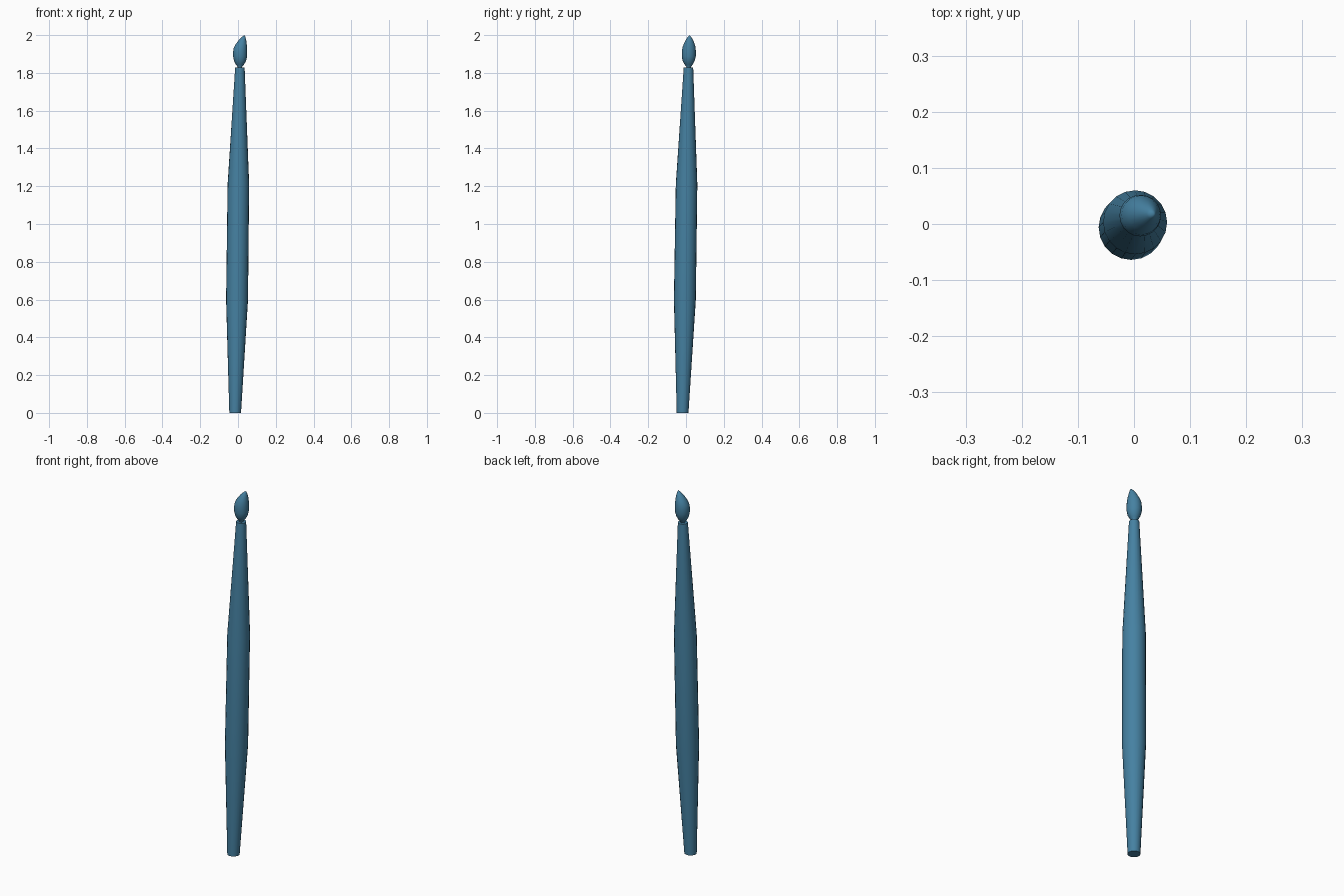
import bpy, bmesh
from math import cos, sin, pi

if "Cube" in bpy.data.objects:
    bpy.data.objects.remove(bpy.data.objects["Cube"])


def loft(name, rings, sides, angle):
    """Skin circular rings given as (x, y, z, radius); radius 0 makes a point."""
    bm = bmesh.new()
    loops = []
    for x, y, z, r in rings:
        if r == 0:
            loops.append([bm.verts.new((x, y, z))] * sides)
        else:
            loops.append([bm.verts.new((x + r * cos(2 * pi * i / sides),
                                        y + r * sin(2 * pi * i / sides), z))
                          for i in range(sides)])
    for a, b in zip(loops, loops[1:]):
        for i in range(sides):
            j = (i + 1) % sides
            quad = list(dict.fromkeys((a[i], a[j], b[j], b[i])))
            bm.faces.new(quad)
    # Flat caps on open ends
    if rings[0][3]:
        bm.faces.new(loops[0][::-1])
    if rings[-1][3]:
        bm.faces.new(loops[-1])
    bmesh.ops.recalc_face_normals(bm, faces=bm.faces)
    mesh = bpy.data.meshes.new(name)
    bm.to_mesh(mesh)
    bm.free()
    obj = bpy.data.objects.new(name, mesh)
    bpy.context.collection.objects.link(obj)
    bpy.context.view_layer.objects.active = obj
    obj.select_set(True)
    bpy.ops.object.shade_smooth_by_angle(angle=angle)
    obj.select_set(False)
    return obj


# Slightly leaning handle, swollen in the middle
handle = loft("handle", [
    (-0.015, -0.018, 0.00, 0.031),
    (-0.005, -0.006, 0.60, 0.058),
    (0.002, 0.003, 1.21, 0.057),
    (0.010, 0.013, 1.828, 0.025),
], 20, 0.6)

# Teardrop tip on a thin neck, its point swept towards +x
tip = loft("tip", [
    (0.010, 0.013, 1.820, 0.010),
    (0.010, 0.014, 1.832, 0.012),
    (0.010, 0.014, 1.845, 0.022),
    (0.011, 0.014, 1.864, 0.032),
    (0.011, 0.015, 1.887, 0.037),
    (0.011, 0.015, 1.912, 0.037),
    (0.013, 0.016, 1.934, 0.035),
    (0.018, 0.017, 1.955, 0.028),
    (0.024, 0.018, 1.975, 0.019),
    (0.031, 0.018, 1.992, 0.008),
    (0.035, 0.018, 2.000, 0),
], 20, 0.9)

# Blue finish shared by both parts
blue = bpy.data.materials.new("blue")
blue.diffuse_color = (0.06, 0.22, 0.36, 1)
blue.use_nodes = True
blue.node_tree.nodes["Principled BSDF"].inputs["Base Color"].default_value = blue.diffuse_color
for part in (handle, tip):
    part.data.materials.append(blue)
